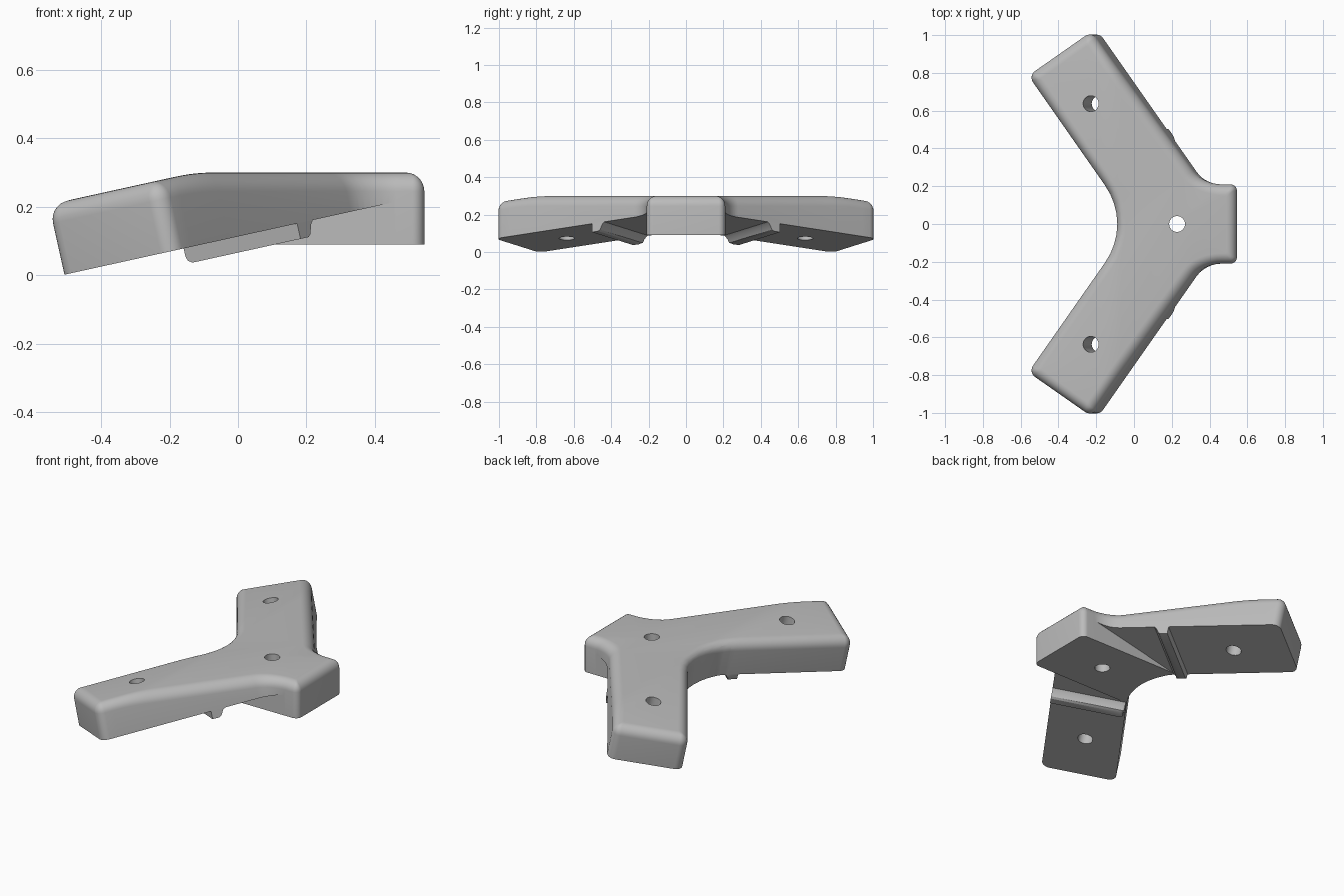
import bpy, bmesh, math
from mathutils import Vector

if "Cube" in bpy.data.objects:
    bpy.data.objects.remove(bpy.data.objects["Cube"], do_unlink=True)

grey = bpy.data.materials.new("plain_grey")
grey.use_nodes = True
grey.diffuse_color = (0.5, 0.5, 0.5, 1)
grey.node_tree.nodes["Principled BSDF"].inputs["Base Color"].default_value = (0.5, 0.5, 0.5, 1)

# Arm frame: U runs along the arm, V across it; arms tilt about the y axis
U, V = Vector((-0.573, 0.819)), Vector((0.819, 0.573))
TILT = 0.222


def arm_point(u, v):
    return U * u + V * v


def underside(x):
    return 0.113 + 0.22 * x


def tilted(x, y, s):
    """Point at height s above the arm underside; the stem stays upright."""
    w = min(1, max(0, (0.45 - x) / 0.12))
    w = w * w * (3 - 2 * w)
    return Vector((x - TILT * s * w, y, underside(x) + s))


def top_height(x):
    """Height of the top above the underside: sloped arms blend into a flat hub."""
    a, b, k = 0.205, 0.187 - 0.22 * x, 0.012
    h = max(k - abs(a - b), 0) / k
    return min(a, b) - h * h * k / 4


def make_object(name, bm):
    bmesh.ops.recalc_face_normals(bm, faces=bm.faces[:])
    mesh = bpy.data.meshes.new(name)
    bm.to_mesh(mesh)
    bm.free()
    obj = bpy.data.objects.new(name, mesh)
    mesh.materials.append(grey)
    bpy.context.collection.objects.link(obj)
    return obj


def loft(bm, rings):
    """Skin closed rings of equal length and cap both ends."""
    rows = [[bm.verts.new(p) for p in ring] for ring in rings]
    n = len(rows[0])
    for a, b in zip(rows, rows[1:]):
        for i in range(n):
            bm.faces.new((a[i], a[(i + 1) % n], b[(i + 1) % n], b[i]))
    bm.faces.new(rows[0][::-1])
    bm.faces.new(rows[-1])


def outline(corners, inset, steps=8):
    """Counter-clockwise rounded polygon moved inwards by inset."""
    n, sharp, result = len(corners), [], []
    for i in range(n):
        p = corners[i][0]
        d0 = (p - corners[i - 1][0]).normalized()
        d1 = (corners[(i + 1) % n][0] - p).normalized()
        n0, n1 = Vector((-d0.y, d0.x)), Vector((-d1.y, d1.x))
        q = p + (n0 + n1) * inset / (1 + n0.dot(n1))
        sharp.append((q, d0, d1, n0, n1))
    for (q, d0, d1, n0, n1), (_, r) in zip(sharp, corners):
        turn = d0.x * d1.y - d0.y * d1.x
        side = 1 if turn > 0 else -1
        r = max(r - side * inset, 0.012)
        centre = q + (n0 + n1) * side * r / (1 + n0.dot(n1))
        a0 = math.atan2(-side * n0.y, -side * n0.x)
        sweep = math.atan2(turn, d0.dot(d1))
        for k in range(steps + 1):
            a = a0 + sweep * k / steps
            result.append(centre + Vector((math.cos(a), math.sin(a))) * r)
    return result


# Y-shaped body: corners with their fillet radii, mirrored about y = 0
half = [(Vector((0.545, 0.21)), 0.035), (Vector((0.378, 0.21)), 0.16),
        (arm_point(0.945, 0.43), 0.045), (arm_point(0.945, 0.02), 0.045)]
corners = half + [(Vector((0.024, 0)), 0.36)]
corners += [(Vector((p.x, -p.y)), r) for p, r in reversed(half)]

# Rings store height as: below -0.5 is the foot, otherwise depth below the top
ROUND = 0.055
rings = [[(p.x, p.y, -1) for p in outline(corners, 0)]]
for k in range(8):
    a = math.pi / 2 * k / 7
    drop = ROUND * (1 - math.sin(a))
    rings.append([(p.x, p.y, -drop) for p in outline(corners, ROUND * (1 - math.cos(a)))])
bm = bmesh.new()
loft(bm, rings)
for k in range(7):
    bmesh.ops.bisect_plane(bm, geom=bm.verts[:] + bm.edges[:] + bm.faces[:],
                           plane_co=(-0.136 + 0.018 * k, 0, 0), plane_no=(1, 0, 0))
for v in bm.verts:
    x, y, h = v.co
    v.co = tilted(x, y, -0.35 if h < -0.5 else top_height(x) + h)
body = make_object("bracket_body", bm)


def slab(name, profile, y0, y1):
    bm = bmesh.new()
    loft(bm, [[(x, y, z) for x, z in profile] for y in (y0, y1)])
    return make_object(name, bm)


def drill(name, base, axis):
    bm = bmesh.new()
    ring = [Vector((0.042 * math.cos(i * math.pi / 16), 0.042 * math.sin(i * math.pi / 16), 0))
            for i in range(32)]
    rot = axis.to_track_quat('Z', 'Y')
    loft(bm, [[base + rot @ p + axis * t for p in ring] for t in (-0.5, 0.5)])
    return make_object(name, bm)


# Underside cutters: sloped below the arms, level below the stem
EDGE = 0.2105
slope = [(-0.9, underside(-0.9)), (0.9, underside(0.9)), (0.9, -1), (-0.9, -1)]
level = [slope[0], (-0.1045, 0.09), (0.9, 0.09), (0.9, -1), (-0.9, -1)]
cutters = [slab("stem_cutter", level, -EDGE, EDGE),
           slab("left_arm_cutter", slope, EDGE, 1.3),
           slab("right_arm_cutter", slope, -1.3, -EDGE),
           drill("stem_hole_cutter", Vector((0.228, 0, 0.2)), Vector((0, 0, 1)))]
for side in (1, -1):
    cutters.append(drill("arm_hole_cutter", Vector((-0.183, 0.637 * side, 0.073)),
                         Vector((-TILT, 0, 1)).normalized()))

bpy.context.view_layer.objects.active = body
for cutter in cutters:
    cutter.hide_render = True
    mod = body.modifiers.new("cut", 'BOOLEAN')
    mod.operation, mod.solver, mod.object = 'DIFFERENCE', 'EXACT', cutter
    bpy.ops.object.modifier_apply(modifier=mod.name)
    bpy.data.objects.remove(cutter, do_unlink=True)

# Locating rib across the underside of each arm, rounded at its inner end
rib_profile = [(0.313, 0.02), (0.313, -0.045), (0.272, -0.045), (0.26, -0.038),
               (0.245, -0.01), (0.228, 0.004), (0.228, 0.02)]
parts = [body]
for name, side in (("back_rib", 1), ("front_rib", -1)):
    bm = bmesh.new()
    sections = []
    for v, rise in ((0.025, 0.02), (0.031, 0.007), (0.045, 0), (0.43, 0)):
        ring = []
        for u, s in rib_profile:
            p = arm_point(u, v)
            q = tilted(p.x, p.y, s if s > 0 else max(s, -0.045 + rise))
            ring.append((q.x, q.y * side, q.z))
        sections.append(ring)
    loft(bm, sections)
    parts.append(make_object(name, bm))

bpy.ops.object.select_all(action='DESELECT')
for obj in parts:
    obj.select_set(True)
bpy.context.view_layer.objects.active = body
bpy.ops.object.shade_smooth_by_angle(angle=math.radians(30))
